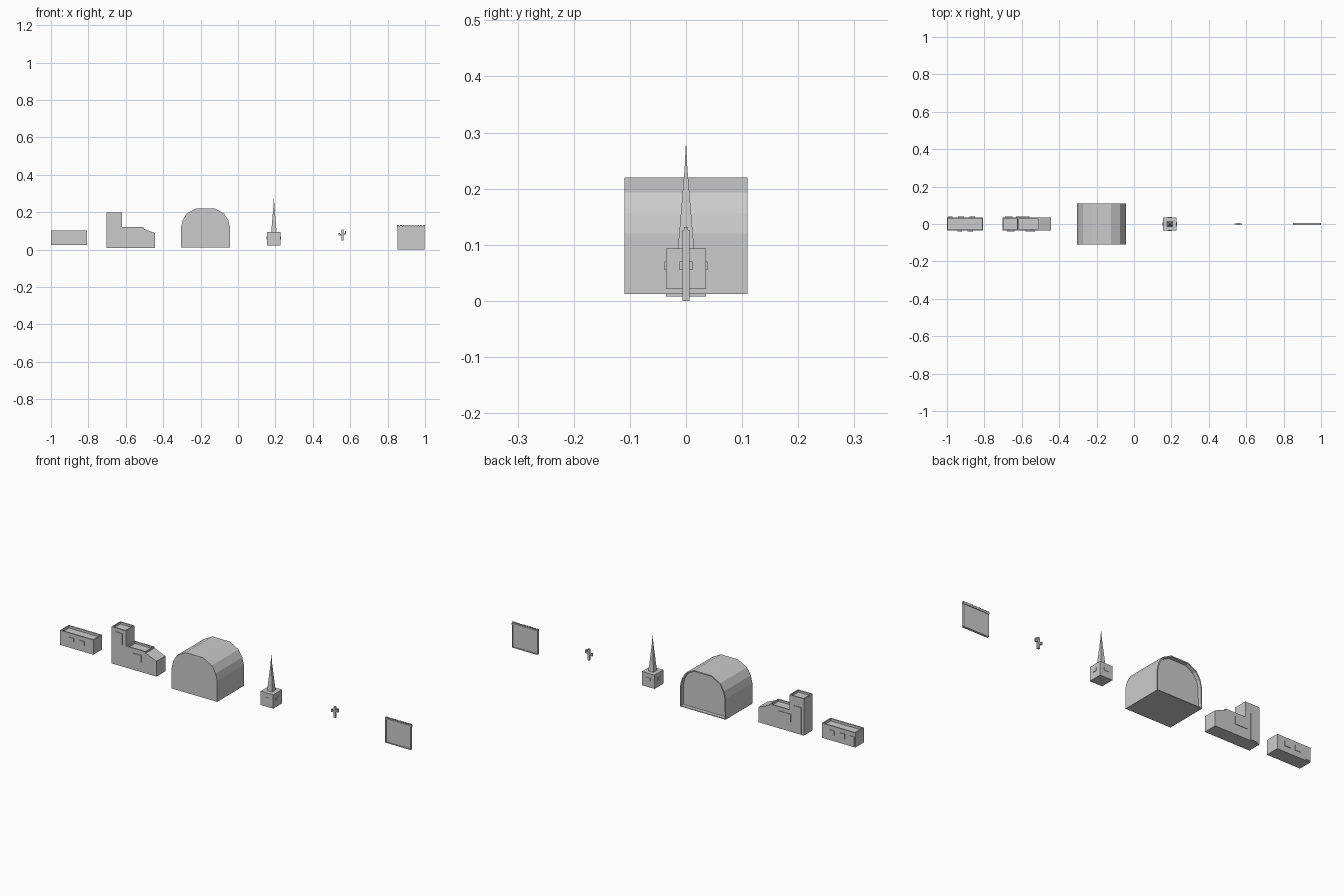
import bpy, bmesh, math
from mathutils import Vector

if "Cube" in bpy.data.objects:
    bpy.data.objects.remove(bpy.data.objects["Cube"])


def finish(bm, name):
    bmesh.ops.recalc_face_normals(bm, faces=bm.faces)
    mesh = bpy.data.meshes.new(name)
    bm.to_mesh(mesh)
    bm.free()
    ob = bpy.data.objects.new(name, mesh)
    bpy.context.collection.objects.link(ob)
    return ob


def add_box(bm, x0, x1, y0, y1, z0, z1):
    verts = bmesh.ops.create_cube(bm, size=1)["verts"]
    for v in verts:
        v.co = Vector(((x0 + x1) / 2 + v.co.x * (x1 - x0),
                       (y0 + y1) / 2 + v.co.y * (y1 - y0),
                       (z0 + z1) / 2 + v.co.z * (z1 - z0)))


def add_prism(bm, profile, y0, y1):
    face = bm.faces.new([bm.verts.new((x, y0, z)) for x, z in profile])
    new = bmesh.ops.extrude_face_region(bm, geom=[face])["geom"]
    bmesh.ops.translate(bm, vec=(0, y1 - y0, 0),
                        verts=[g for g in new if isinstance(g, bmesh.types.BMVert)])
    # extruding leaves the start face behind only when it is kept as a cap
    bmesh.ops.recalc_face_normals(bm, faces=bm.faces)


def sink(bm, faces, rim, depth):
    """Inset faces and push the inner part into the solid."""
    for f in faces:
        direction = f.normal.copy()
        bmesh.ops.inset_individual(bm, faces=[f], thickness=rim)
        inner = bmesh.ops.extrude_discrete_faces(bm, faces=[f])["faces"][0]
        bmesh.ops.translate(bm, vec=-direction * depth, verts=inner.verts)


def panels(name, rects, y, side):
    bm = bmesh.new()
    for x0, x1, z0, z1 in rects:
        a, b = sorted((side * (y - 0.001), side * (y + 0.003)))
        add_box(bm, x0, x1, a, b, z0, z1)
    return finish(bm, name)


HALF = 0.036

# Low flat-roofed block with parapet
bm = bmesh.new()
add_box(bm, -1.0, -0.807, -HALF, HALF, 0.025, 0.101)
bm.normal_update()
sink(bm, [f for f in bm.faces if f.normal.z > 0.9], 0.009, 0.012)
finish(bm, "flat_roof_block")
panels("block_front_windows", [(-0.945, -0.92, 0.06, 0.08), (-0.89, -0.86, 0.06, 0.08)], HALF, -1)
panels("block_back_windows", [(-0.995, -0.97, 0.03, 0.08), (-0.94, -0.91, 0.055, 0.08),
                              (-0.88, -0.85, 0.055, 0.08)], HALF, 1)

# Stepped building: tower, middle roof, sloping end
bm = bmesh.new()
add_prism(bm, [(-0.704, 0.008), (-0.444, 0.008), (-0.444, 0.088), (-0.506, 0.113),
               (-0.506, 0.12), (-0.62, 0.12), (-0.62, 0.199), (-0.704, 0.199)], -HALF, HALF)
bm.normal_update()
sink(bm, [f for f in bm.faces if f.normal.z > 0.99], 0.009, 0.01)
finish(bm, "stepped_building")
panels("stepped_front_panels", [(-0.68, -0.64, 0.12, 0.18), (-0.58, -0.53, 0.06, 0.095)], HALF, -1)
panels("stepped_back_panels", [(-0.69, -0.65, 0.012, 0.15), (-0.63, -0.56, 0.06, 0.1)], HALF, 1)

# Arched hangar with recessed back door
right = [(0.131, 0.012), (0.131, 0.12), (0.122, 0.157), (0.1, 0.193), (0.05, 0.22)]
profile = right + [(-x, z) for x, z in reversed(right)]
bm = bmesh.new()
add_prism(bm, [(x - 0.174, z) for x, z in profile], -0.11, 0.11)
bm.normal_update()
sink(bm, [f for f in bm.faces if f.normal.y > 0.9], 0.006, 0.02)
finish(bm, "hangar")

# Square base with tapering spire
cx = 0.192
bm = bmesh.new()
add_box(bm, cx - HALF, cx + HALF, -HALF, HALF, 0.021, 0.093)
finish(bm, "spire_base")
for name, r0, r1, z0, z1 in [("spire", 0.0145, 0.0025, 0.092, 0.235),
                             ("spire_needle", 0.0025, 0.0006, 0.234, 0.276)]:
    bm = bmesh.new()
    add_box(bm, -1, 1, -1, 1, z0, z1)
    for v in bm.verts:
        r = r0 if v.co.z < (z0 + z1) / 2 else r1
        v.co.x, v.co.y = cx + v.co.x * r, v.co.y * r
    finish(bm, name)
bm = bmesh.new()
for s in (-1, 1):
    add_box(bm, cx + s * 0.037 - 0.002, cx + s * 0.037 + 0.002, -0.012, 0.012, 0.055, 0.07)
    add_box(bm, cx - 0.012, cx + 0.012, s * HALF - 0.002, s * HALF + 0.002, 0.055, 0.07)
finish(bm, "base_windows")

# Small branched post
bm = bmesh.new()
add_box(bm, 0.553, 0.564, -0.005, 0.005, 0.05, 0.107)
add_box(bm, 0.538, 0.554, -0.004, 0.004, 0.076, 0.084)
add_box(bm, 0.538, 0.545, -0.004, 0.004, 0.083, 0.09)
add_box(bm, 0.563, 0.578, -0.004, 0.004, 0.082, 0.09)
add_box(bm, 0.571, 0.578, -0.004, 0.004, 0.089, 0.1)
finish(bm, "branched_post")

# Thin framed wall with toothed top
bm = bmesh.new()
add_box(bm, 0.852, 0.998, -0.006, 0.006, 0.0, 0.122)
bm.normal_update()
sink(bm, [f for f in bm.faces if abs(f.normal.y) > 0.9], 0.006, 0.003)
finish(bm, "wall_panel")
bm = bmesh.new()
add_box(bm, 0.85, 1.0, -0.006, 0.006, 0.12, 0.126)
for i in range(10):
    x = 0.85 + i * 0.0155
    add_box(bm, x, x + 0.0105, -0.004, 0.004, 0.125, 0.132)
finish(bm, "wall_coping")
